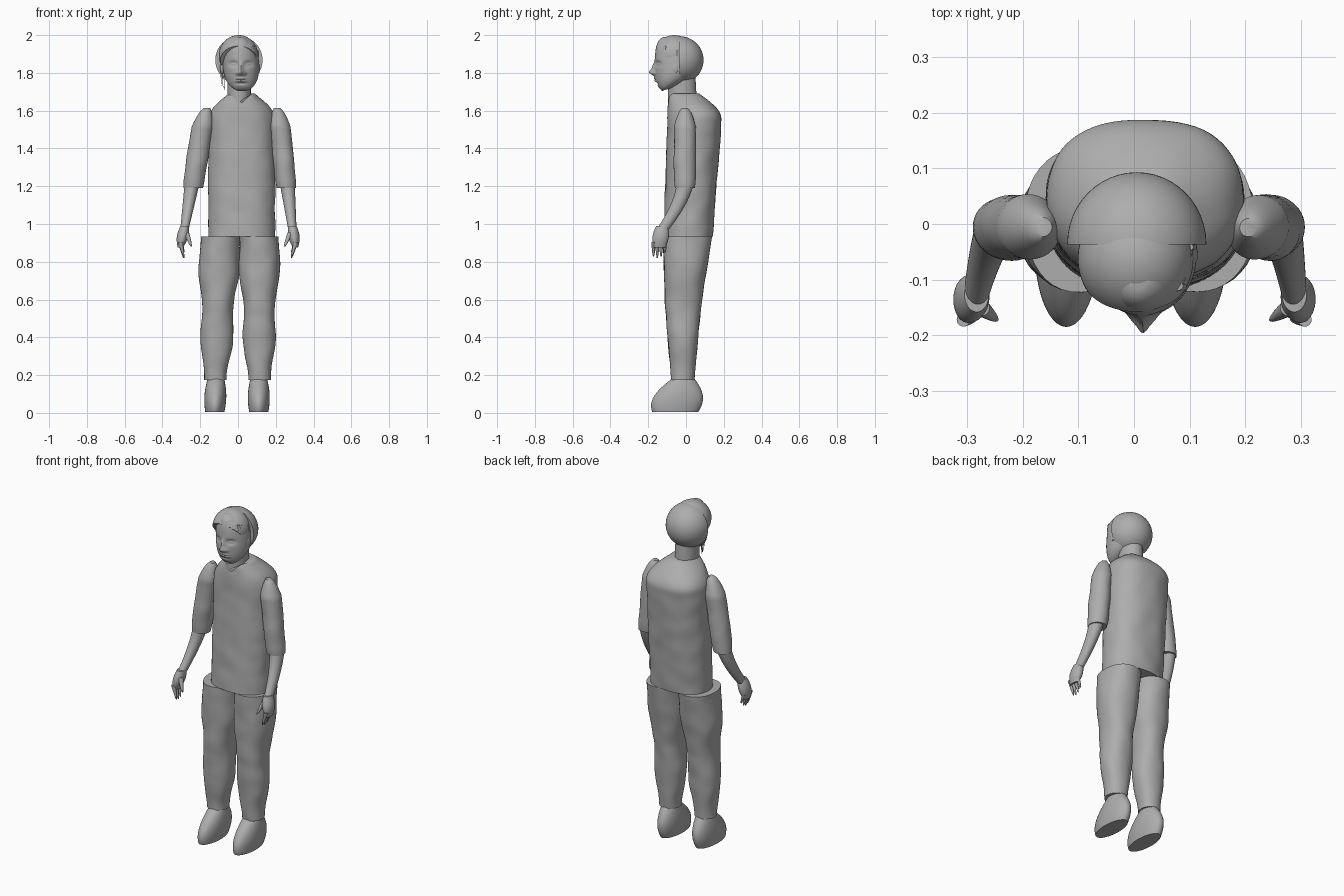
import bpy, bmesh, math
from math import sin, cos, pi, exp
from mathutils import Vector, noise

cube = bpy.data.objects.get("Cube")
if cube:
    bpy.data.objects.remove(cube, do_unlink=True)

GREY = (0.42, 0.42, 0.42, 1)
grey = bpy.data.materials.new("plain grey")
grey.use_nodes = True
grey.diffuse_color = GREY
grey.node_tree.nodes["Principled BSDF"].inputs["Base Color"].default_value = GREY


def mix(start, end, t):
    return start + (end - start) * t


def finish(name, bm):
    """Turn a bmesh into a smooth shaded grey object."""
    bmesh.ops.recalc_face_normals(bm, faces=bm.faces)
    mesh = bpy.data.meshes.new(name)
    bm.to_mesh(mesh)
    bm.free()
    mesh.materials.append(grey)
    part = bpy.data.objects.new(name, mesh)
    bpy.context.collection.objects.link(part)
    bpy.ops.object.select_all(action='DESELECT')
    part.select_set(True)
    bpy.context.view_layer.objects.active = part
    bpy.ops.object.shade_smooth_by_angle(angle=math.radians(50))


def loft(name, top, bottom, shape, sides=40, steps=30, power=2, move=None):
    """Stack rings downwards; shape(t) gives centre x, radius x, front y and back y."""
    bm = bmesh.new()
    rings = []
    for step in range(steps + 1):
        t = step / steps
        middle, radius, front, back = shape(t)
        ring = []
        for k in range(sides):
            angle = math.tau * k / sides
            across, along = (math.copysign(abs(f) ** (2 / power), f)
                             for f in (cos(angle), sin(angle)))
            co = Vector((middle + radius * across,
                         mix(front, back, (along + 1) / 2), mix(top, bottom, t)))
            ring.append(bm.verts.new(move(co) if move else co))
        rings.append(ring)
    for upper, lower in zip(rings, rings[1:]):
        for k in range(sides):
            bm.faces.new((upper[k - 1], upper[k], lower[k], lower[k - 1]))
    bm.faces.new(rings[0])
    bm.faces.new(rings[-1])
    finish(name, bm)


def pair(name, top, bottom, shape, lean, **options):
    """Left part, and a right part reflected about a middle given by lean(z)."""
    def reflected(t):
        middle, radius, front, back = shape(t)
        return lean(mix(top, bottom, t)) - middle, radius, front, back
    loft("left_" + name, top, bottom, shape, **options)
    loft("right_" + name, top, bottom, reflected, **options)


def ball(name, centre, radii, cut=None, normal=None):
    """Ellipsoid, keeping only the side of the cut that the normal points to."""
    bm = bmesh.new()
    bmesh.ops.create_uvsphere(bm, u_segments=48, v_segments=32, radius=1)
    bmesh.ops.scale(bm, vec=radii, verts=bm.verts)
    bmesh.ops.translate(bm, vec=centre, verts=bm.verts)
    if cut:
        geometry = bm.verts[:] + bm.edges[:] + bm.faces[:]
        done = bmesh.ops.bisect_plane(bm, geom=geometry, plane_co=cut,
                                      plane_no=normal, clear_inner=True)
        rim = [e for e in done["geom_cut"] if isinstance(e, bmesh.types.BMEdge)]
        bmesh.ops.holes_fill(bm, edges=rim, sides=0)
    finish(name, bm)


def wrinkle(co):
    """Slight unevenness of cloth."""
    push = noise.noise_vector(co * 11) * 0.004
    return co + Vector((push.x, push.y, 0))


# Shirt body: straight sides, domed shoulders, notched collar
def shirt_shape(t):
    shoulder = sin(pi / 2 * min(1, t / 0.18))
    back = 0.07 + 0.12 * shoulder - 0.06 * max(0, t - 0.18)
    return 0.02, 0.07 + 0.107 * shoulder, mix(-0.095, -0.12, t), back


def shirt_surface(co):
    co = wrinkle(co)
    collar = max(0, co.z - 1.63)
    if co.y < -0.03:
        co.z -= collar * max(0, 0.8 - 15 * abs(co.x - 0.02))
    return co


loft("shirt", 1.69, 0.935, shirt_shape, sides=64, steps=60, power=2.3, move=shirt_surface)
loft("neck", 1.78, 1.6, lambda t: (0.006, 0.062, -0.095, mix(0.05, 0.06, t)))


# Trousers swelling at thigh and calf, and shoes with a long toe
def leg_shape(t):
    radius = mix(0.112, 0.066, t) - 0.008 * cos(t * 13)
    depth = mix(0.13, 0.06, t)
    middle = mix(0.007, -0.016, min(1, 2 * t))
    return 0.113, radius, middle - depth, middle + depth


def shoe_shape(t):
    swell = sin(pi * t * 0.8)
    toe = -0.05 - 0.135 * sin(pi * t * 0.6)
    return 0.11, 0.04 + 0.018 * swell, toe, 0.03 + 0.06 * swell


def leg_lean(z):
    return 0.035 * z - 0.013


pair("trouser_leg", 0.935, 0.175, leg_shape, leg_lean, steps=50, power=2.2, move=wrinkle)
pair("shoe", 0.2, 0.005, shoe_shape, leg_lean)


# Arms: round-topped sleeve, forearm swinging forward, hand
def sleeve_shape(t):
    fill = min(1, 2 * math.sqrt(t + 0.02)) - 0.1 * t ** 12
    return mix(0.205, 0.254, t ** 0.7), 0.057 * fill, -0.006 - 0.058 * fill, 0.058 * fill - 0.006


def forearm_shape(t):
    swing = -0.125 * t ** 1.7
    depth = mix(0.047, 0.033, t)
    return mix(0.257, 0.288, t), mix(0.042, 0.022, t), swing - depth, swing + depth


def palm_shape(t):
    swell = 0.012 * sin(pi * t)
    middle = mix(-0.127, -0.141, t)
    depth = 0.031 + swell
    return mix(0.288, 0.304, t), mix(0.022, 0.014, t) + swell, middle - depth, middle + depth


def digit(start, end, thick):
    """Tapering finger between two (x, y) points."""
    def shape(t):
        x, y = (mix(a, b, t) for a, b in zip(start, end))
        radius = thick * math.sqrt(1.05 - t)
        return x, radius, y - radius, y + radius
    return shape


def arm_lean(z):
    return 0.056 * z - 0.05


pair("sleeve", 1.615, 1.19, sleeve_shape, arm_lean, move=wrinkle)
pair("forearm", 1.25, 0.97, forearm_shape, arm_lean)
pair("palm", 0.99, 0.875, palm_shape, arm_lean)
for i, name in enumerate(("index", "middle", "ring", "little")):
    y = -0.172 + 0.02 * i
    tip = 0.82 + 0.007 * (i - 1) ** 2
    pair(name + "_finger", 0.905, tip, digit((0.307, y), (0.283, y), 0.012),
         arm_lean, sides=14, steps=12)
pair("thumb", 0.955, 0.88, digit((0.278, -0.15), (0.246, -0.172), 0.015),
     arm_lean, sides=16, steps=12)


# Head: egg with bumps and hollows for the features
def head_shape(t):
    dome = math.sqrt(1 - abs((t - 0.5) / 0.51) ** 2.5)
    back = -0.06 + 0.12 * dome - 0.1 * t ** 4
    return mix(0.008, 0.022, t), 0.096 * dome, -0.06 - 0.105 * dome ** 0.4, back


def face_surface(co):
    if co.y > -0.07:
        return co
    side = abs(co.x - 0.016)

    def bump(out, z, width, height):
        return exp(-((side - out) / width) ** 2 - ((co.z - z) / height) ** 2)

    nose = (0.028 * bump(0, 1.802, 0.016, 0.016) + 0.014 * bump(0, 1.83, 0.011, 0.025)
            + 0.008 * bump(0.02, 1.797, 0.01, 0.01))
    eyes = 0.008 * bump(0.041, 1.846, 0.013, 0.007) - 0.014 * bump(0.041, 1.847, 0.021, 0.014)
    mouth = 0.012 * bump(0, 1.765, 0.025, 0.013) - 0.008 * bump(0, 1.765, 0.027, 0.003)
    chin = -0.006 * bump(0, 1.744, 0.03, 0.006)
    co.y -= min(1, (-0.07 - co.y) / 0.05) * (nose + eyes + mouth + chin)
    return co


def head_lean(z):
    return 0.02


loft("head", 1.99, 1.705, head_shape, sides=112, steps=90, move=face_surface)
for side, x in (("left", 0.103), ("right", -0.084)):
    ball(side + "_ear", (x, -0.055, 1.825), (0.012, 0.02, 0.032))

# Hair: back dome, top cap, temple locks and loose strands
ball("back_hair", (0.005, -0.035, 1.868), (0.125, 0.128, 0.126), (0, -0.037, 1.87), (0, 1, 0))
ball("top_hair", (0.003, -0.062, 1.892), (0.104, 0.108, 0.108), (0, -0.155, 1.94), (0, 7, 6))
for i in range(6):
    y = -0.045 - 0.014 * i
    rise = 0.022 * i
    pair(f"temple_lock_{i + 1}", 1.92 + rise / 5, 1.8 + rise,
         lambda t: (mix(0.095, 0.107, t) - rise / 6, mix(0.012, 0.006, t), y - 0.005, y + 0.012),
         head_lean, sides=12, steps=8)
for i in range(3):
    x = -0.075 - 0.008 * i
    loft(f"loose_strand_{i + 1}", 1.82, 1.71 + 0.012 * i,
         lambda t: (x + 0.004 * t, mix(0.004, 0.001, t), -0.045, -0.04), sides=8, steps=6)
